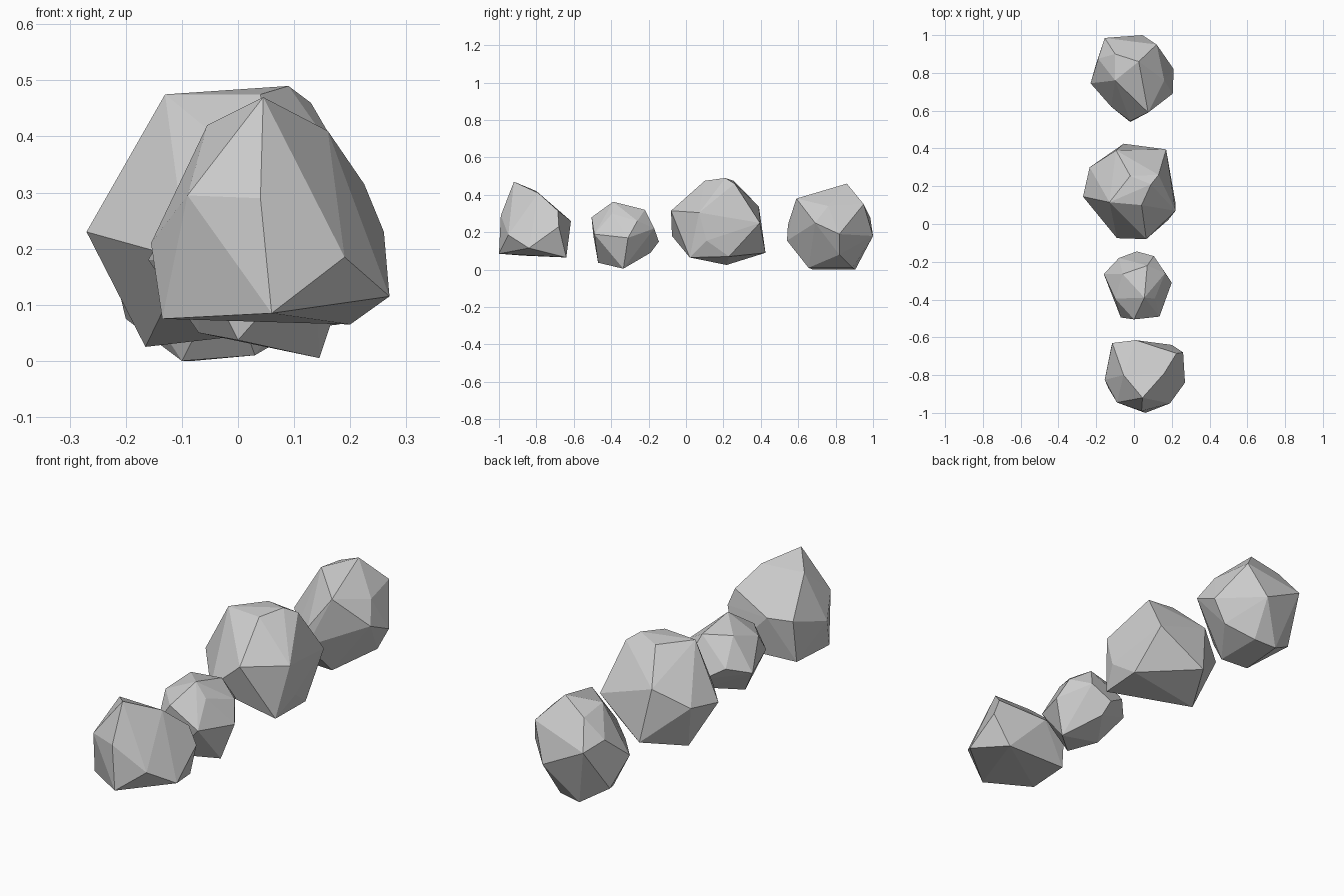
import bpy, bmesh


def rock(name, points):
    """Flat-faceted boulder: the convex hull of its corner points."""
    bm = bmesh.new()
    for p in points:
        bm.verts.new(p)
    bmesh.ops.convex_hull(bm, input=bm.verts[:])
    # drop corners that fell inside the hull, merge nearly flat facets
    bmesh.ops.delete(bm, geom=[v for v in bm.verts if not v.link_faces], context='VERTS')
    bmesh.ops.dissolve_limit(bm, angle_limit=0.03, verts=bm.verts[:], edges=bm.edges[:])
    bmesh.ops.recalc_face_normals(bm, faces=bm.faces[:])
    mesh = bpy.data.meshes.new(name)
    bm.to_mesh(mesh)
    bm.free()
    obj = bpy.data.objects.new(name, mesh)
    bpy.context.collection.objects.link(obj)
    return obj


# Wedge-shaped rock at the front: crown, shoulders, base
rock("front_rock", [
    (.045, -.92, .47), (-.055, -.80, .42), (.16, -.79, .41),
    (.04, -.99, .29), (-.09, -.945, .295), (.225, -.685, .315),
    (-.115, -.63, .27), (.01, -.615, .26), (.26, -.68, .23),
    (-.155, -.825, .21), (.19, -.95, .185), (.27, -.84, .115),
    (.06, -1.0, .085), (-.135, -.87, .075), (-.12, -.65, .075), (.20, -.64, .065)])

# Smallest rock
rock("small_rock", [
    (.055, -.39, .363), (-.06, -.265, .33), (.07, -.22, .32),
    (0, -.505, .28), (-.10, -.395, .29), (.165, -.26, .26), (.11, -.395, .30),
    (-.07, -.495, .18), (.135, -.49, .19), (.20, -.31, .17), (-.16, -.265, .18),
    (-.08, -.18, .21), (.105, -.17, .22), (.015, -.145, .15),
    (.145, -.335, .005), (0, -.47, .037), (-.07, -.34, .05), (.03, -.19, .09)])

# Largest rock
rock("large_rock", [
    (.09, .21, .49), (-.02, .255, .475), (-.13, .115, .475), (.04, .10, .475),
    (.13, .26, .46), (.17, .395, .25), (.22, .07, .305),
    (.065, -.08, .315), (-.09, -.075, .18), (-.235, .30, .25), (-.27, .145, .23),
    (-.095, .39, .337), (.22, .11, .155), (.19, .23, .07),
    (-.055, .425, .09), (.18, .02, .065), (-.165, .217, .025)])

# Rounder rock at the back
rock("back_rock", [
    (.025, .86, .46), (-.10, .76, .42), (.075, .59, .38), (.12, .95, .35),
    (-.10, .90, .40), (.16, .76, .34), (-.19, .875, .31), (-.155, .985, .28),
    (.205, .69, .25), (-.02, .545, .24), (.21, .82, .19), (.045, 1.0, .18),
    (-.23, .745, .20), (-.12, .62, .20), (-.02, .54, .155), (.15, .82, .08),
    (-.20, .85, .075), (-.08, .905, 0), (-.10, .68, 0), (.03, .655, .01), (.03, .89, .01)])
